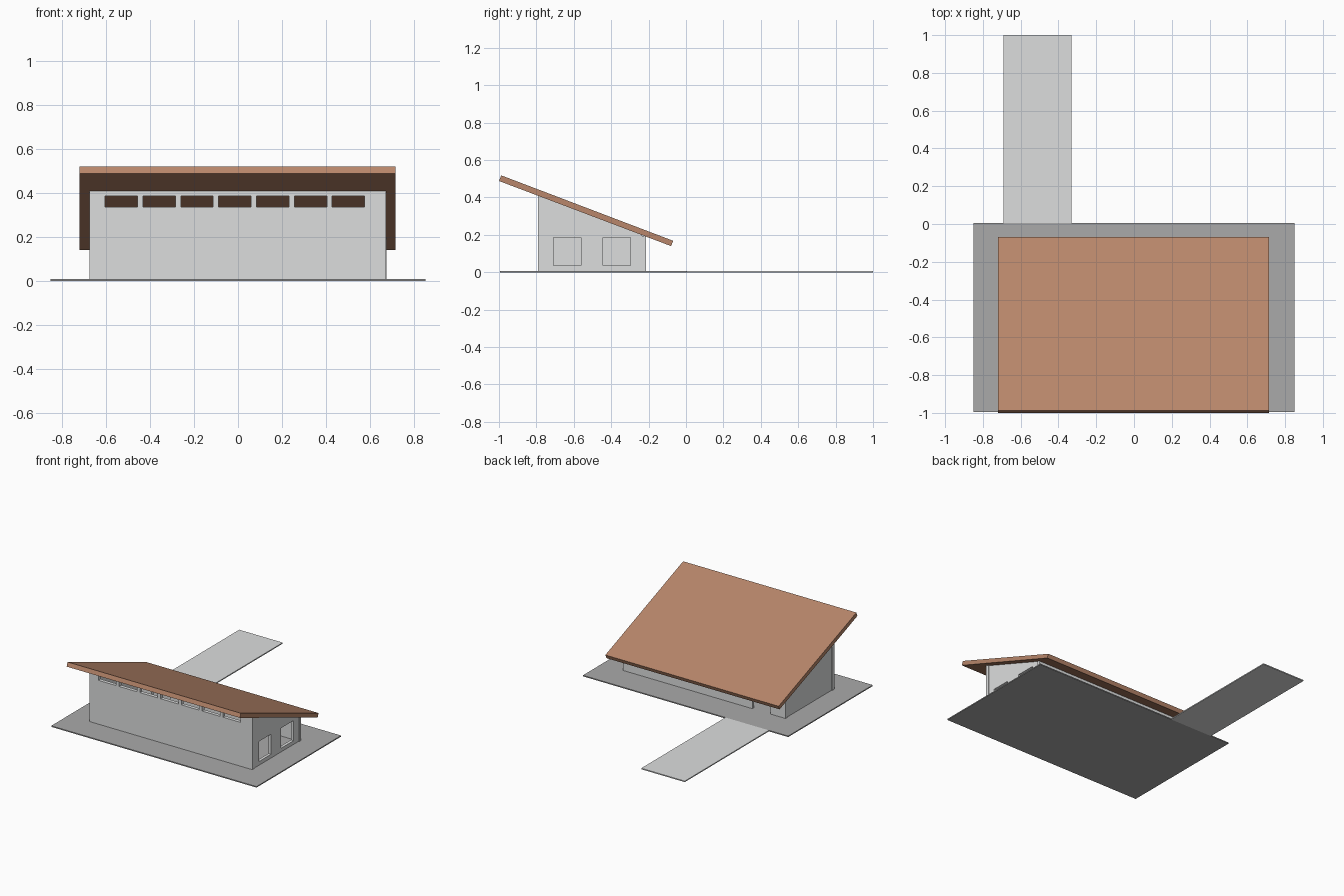
import bpy, bmesh
from mathutils import Matrix

if "Cube" in bpy.data.objects:
    bpy.data.objects.remove(bpy.data.objects["Cube"])


def material(name, rgb):
    m = bpy.data.materials.new(name)
    m.diffuse_color = (*rgb, 1)
    m.use_nodes = True
    m.node_tree.nodes["Principled BSDF"].inputs["Base Color"].default_value = m.diffuse_color
    return m


LIGHT = material("light_grey", (0.72, 0.73, 0.73))
GREY = material("mid_grey", (0.40, 0.40, 0.40))
BROWN = material("roof_brown", (0.48, 0.24, 0.145))


def rect(u0, u1, v0, v1):
    return [(u0, v0), (u1, v0), (u1, v1), (u0, v1)]


def panel(name, mat, axis, centre, thick, outline, holes=()):
    """Flat plate from an outline with holes, thickened along the given axis."""
    cu = bpy.data.curves.new(name, 'CURVE')
    cu.dimensions, cu.fill_mode, cu.extrude = '2D', 'BOTH', thick / 2
    for loop in [outline, *holes]:
        sp = cu.splines.new('POLY')
        sp.points.add(len(loop) - 1)
        for p, (u, v) in zip(sp.points, loop):
            p.co = (u, v, 0, 1)
        sp.use_cyclic_u = True
    tmp = bpy.data.objects.new(name + "_curve", cu)
    bpy.context.collection.objects.link(tmp)
    dg = bpy.context.evaluated_depsgraph_get()
    me = bpy.data.meshes.new_from_object(tmp.evaluated_get(dg))
    bpy.data.objects.remove(tmp)
    bpy.data.curves.remove(cu)
    # columns: images of u, v and the thickness direction
    cols = {'x': ((0, 1, 0), (0, 0, 1), (1, 0, 0)),
            'y': ((1, 0, 0), (0, 0, 1), (0, -1, 0)),
            'z': ((1, 0, 0), (0, 1, 0), (0, 0, 1))}[axis]
    rot = Matrix(cols).transposed().to_4x4()
    shift = Matrix.Translation([centre if a == axis else 0 for a in 'xyz'])
    me.transform(shift @ rot)
    bm = bmesh.new()
    bm.from_mesh(me)
    bmesh.ops.remove_doubles(bm, verts=bm.verts, dist=1e-5)
    bmesh.ops.recalc_face_normals(bm, faces=bm.faces)
    for f in bm.faces:
        f.smooth = False
        f.material_index = 0
    bm.to_mesh(me)
    bm.free()
    me.materials.clear()
    me.materials.append(mat)
    ob = bpy.data.objects.new(name, me)
    bpy.context.collection.objects.link(ob)
    return ob


# ground slab and entrance path
panel("ground_slab", GREY, 'z', 0.004, 0.008, rect(-0.85, 0.85, -0.995, 0.005))
panel("entrance_path", LIGHT, 'z', 0.004, 0.008, rect(-0.69, -0.33, 0.005, 1.0))

# single-slope roof
panel("sloped_roof", BROWN, 'x', -0.002, 1.435,
      [(-1.0, 0.488), (-0.08, 0.14), (-0.068, 0.168), (-0.988, 0.518)])

# tall front wall with a row of seven high windows
front_holes = [rect(-0.603 + i * 0.1718, -0.456 + i * 0.1718, 0.336, 0.385)
               for i in range(7)]
panel("front_wall", LIGHT, 'y', -0.777, 0.026,
      rect(-0.675, 0.672, 0.006, 0.409), front_holes)

# low back wall with a door opening at the path
panel("back_wall", LIGHT, 'y', -0.225, 0.02,
      [(-0.675, 0.006), (-0.55, 0.006), (-0.55, 0.17), (-0.40, 0.17),
       (-0.40, 0.006), (0.674, 0.006), (0.674, 0.194), (-0.675, 0.194)])

# side walls that follow the roof; only the right one has windows
side = [(-0.766, 0.006), (-0.234, 0.006), (-0.234, 0.200), (-0.766, 0.402)]
side_holes = [rect(-0.708, -0.562, 0.036, 0.186), rect(-0.445, -0.297, 0.036, 0.186)]
panel("right_wall", LIGHT, 'x', 0.657, 0.022, side, side_holes)
panel("left_wall", LIGHT, 'x', -0.659, 0.022, side)
